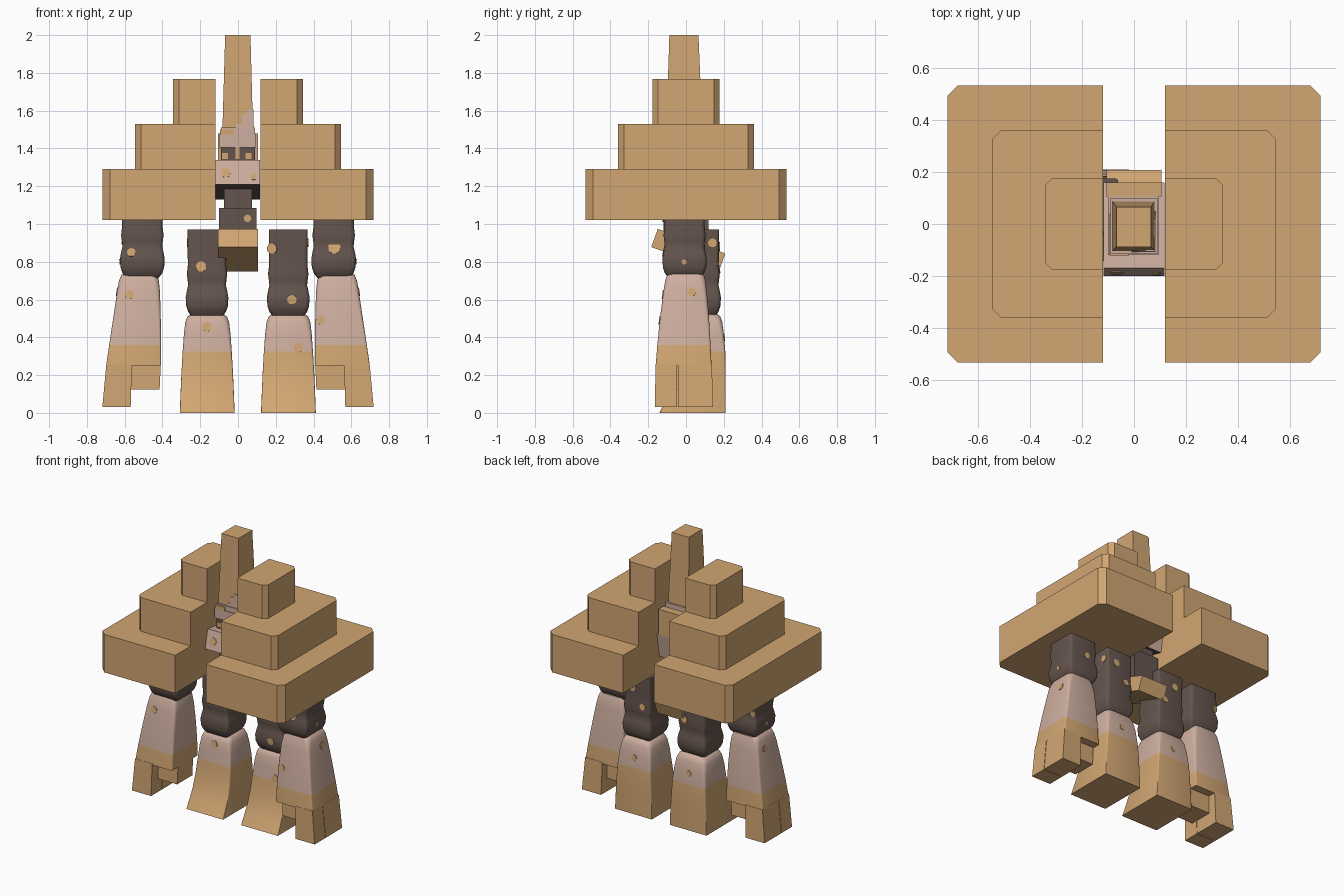
import bpy, bmesh, math
from mathutils import Vector, Matrix
from mathutils.bvhtree import BVHTree

if "Cube" in bpy.data.objects:
    bpy.data.objects.remove(bpy.data.objects["Cube"])


def material(name, rgb):
    m = bpy.data.materials.new(name)
    m.use_nodes = True
    m.diffuse_color = (*rgb, 1)
    m.node_tree.nodes["Principled BSDF"].inputs["Base Color"].default_value = (*rgb, 1)
    return m


TAN = material("tan stone", (0.64, 0.38, 0.17))
PINK = material("dusty pink", (0.62, 0.43, 0.35))
DARK = material("dark brown", (0.13, 0.09, 0.075))


def finish(name, bm, mats, rule=None, smooth=False):
    """Turn a bmesh into an object; rule(face) picks the material slot."""
    bmesh.ops.recalc_face_normals(bm, faces=bm.faces)
    bm.normal_update()
    if rule:
        for f in bm.faces:
            f.material_index = rule(f)
    mesh = bpy.data.meshes.new(name)
    bm.to_mesh(mesh)
    bm.free()
    obj = bpy.data.objects.new(name, mesh)
    bpy.context.collection.objects.link(obj)
    for m in mats:
        mesh.materials.append(m)
    if smooth:
        bpy.ops.object.select_all(action='DESELECT')
        obj.select_set(True)
        bpy.context.view_layer.objects.active = obj
        bpy.ops.object.shade_smooth_by_angle(angle=math.radians(38))
    return obj


def loft(rings, corner_steps=1):
    """Rings of (z, x0, x1, y0, y1, corner radius), lofted and capped."""
    bm = bmesh.new()
    loops = []
    for z, x0, x1, y0, y1, r in rings:
        loop = []
        for k, (sx, sy) in enumerate([(1, 1), (-1, 1), (-1, -1), (1, -1)]):
            cx = x1 - r if sx > 0 else x0 + r
            cy = y1 - r if sy > 0 else y0 + r
            for i in range(corner_steps):
                t = (i / (corner_steps - 1)) if corner_steps > 1 else 0.5
                a = (k + t) * math.pi / 2
                loop.append(bm.verts.new((cx + r * math.cos(a), cy + r * math.sin(a), z)))
        loops.append(loop)
    n = len(loops[0])
    for a, b in zip(loops, loops[1:]):
        for i in range(n):
            bm.faces.new((a[i], a[(i + 1) % n], b[(i + 1) % n], b[i]))
    bm.faces.new(loops[0])
    bm.faces.new(loops[-1])
    return bm


def box(name, x0, x1, y0, y1, z0, z1, mat, tilt=0):
    """Box with an optional tilt about x through its centre."""
    bm = loft([(z, x0, x1, y0, y1, 0) for z in (z0, z1)])
    c = Vector(((x0 + x1) / 2, (y0 + y1) / 2, (z0 + z1) / 2))
    bmesh.ops.rotate(bm, verts=bm.verts, cent=c, matrix=Matrix.Rotation(math.radians(tilt), 3, 'X'))
    return finish(name, bm, [mat])


def span(s, x0, x1):
    return sorted((s * x0, s * x1))


def spot(target, origin, direction, r, mat=TAN):
    """Thin round blotch laid onto the surface that a ray meets."""
    bm = bmesh.new()
    bm.from_mesh(target.data)
    hit, normal, _, _ = BVHTree.FromBMesh(bm).ray_cast(Vector(origin), Vector(direction))
    bm.free()
    if hit is None:
        return
    disc = bmesh.new()
    turn = normal.to_track_quat('Z', 'Y').to_matrix().to_4x4()
    bmesh.ops.create_cone(disc, cap_ends=True, segments=9, radius1=r, radius2=r, depth=0.008,
                          matrix=Matrix.Translation(hit) @ turn)
    finish("blotch", disc, [mat])


FRONT, BACK = (0, 1, 0), (0, -1, 0)

# Stepped stone shoulders, with chamfered outer corners
TIERS = [(0.718, 0.533, 1.02, 1.29, 0.04), (0.545, 0.36, 1.29, 1.53, 0.032), (0.343, 0.178, 1.53, 1.768, 0.03)]
for s, side in ((1, "left"), (-1, "right")):
    for i, (x, y, z0, z1, c) in enumerate(TIERS):
        bm = bmesh.new()
        outline = [(0.12, -y), (x - c, -y), (x, c - y), (x, y - c), (x - c, y), (0.12, y)]
        f = bm.faces.new([bm.verts.new((s * px, py, z0)) for px, py in outline])
        top = bmesh.ops.extrude_face_region(bm, geom=[f])["geom"]
        bmesh.ops.translate(bm, verts=[v for v in top if isinstance(v, bmesh.types.BMVert)], vec=(0, 0, z1 - z0))
        finish(f"{side}_shoulder_tier_{i + 1}", bm, [TAN])

# Wavy cloth shape shared by sleeves and trousers: height above cuff, extra width
FOLDS = [(-0.03, -0.025), (0, -0.003), (0.03, 0.007), (0.075, 0.01), (0.11, 0.004), (0.14, -0.003),
         (0.17, 0), (0.2, 0.004), (0.25, -0.002), (0.31, 0)]


def cloth(name, x0, x1, y0, y1, cuff, top):
    rings = [(cuff + h, x0 - g, x1 + g, y0 - g, y1 + g, 0.02) for h, g in FOLDS]
    rings.append((top, x0, x1, y0, y1, 0.012))
    return finish(name, loft(rings, 4), [DARK], smooth=True)


def gold_below(level):
    return lambda f: 0 if f.calc_center_median().z < level else 1


for s, side in ((1, "left"), (-1, "right")):
    # Arms: sleeve, flared gauntlet and fingers
    a, b = span(s, 0.398, 0.615)
    sleeve = cloth(f"{side}_sleeve", a, b, -0.115, 0.1, 0.74, 1.06)
    shape = [(0.25, 0.407, 0.698, -0.16, 0.135, 0.008), (0.36, 0.407, 0.682, -0.152, 0.13, 0.01),
             (0.5, 0.409, 0.661, -0.138, 0.122, 0.015), (0.64, 0.413, 0.64, -0.12, 0.11, 0.022),
             (0.7, 0.419, 0.63, -0.11, 0.104, 0.03), (0.73, 0.43, 0.618, -0.1, 0.095, 0.035),
             (0.742, 0.45, 0.6, -0.08, 0.075, 0.035)]
    rings = [(z, *span(s, p, q), y0, y1, r) for z, p, q, y0, y1, r in shape]
    gauntlet = finish(f"{side}_gauntlet", loft(rings, 4), [TAN, PINK], gold_below(0.355), True)
    for name, y0, y1, e in (("front", -0.165, -0.047, 0.004), ("back", -0.043, 0.143, -0.006)):
        bm = loft([(0.03, *span(s, 0.568, 0.718), y0, y1, 0), (0.26, *span(s, 0.562, 0.697), y0 + max(e, 0), y1 + min(e, 0), 0)])
        finish(f"{side}_{name}_finger", bm, [TAN])
    bm = loft([(0.125, *span(s, 0.415, 0.57), -0.09, 0.08, 0), (0.27, *span(s, 0.408, 0.57), -0.09, 0.08, 0)])
    finish(f"{side}_thumb", bm, [TAN])
    x, z, r = (0.51, 0.875, 0.034) if s > 0 else (-0.565, 0.85, 0.023)
    spot(sleeve, (x, -2, z), FRONT, r)
    spot(sleeve, (x - 0.03, 2, 0.9), BACK, 0.022)
    spot(sleeve, (s * 2, -0.01, 0.8), (-s, 0, 0), 0.014)
    x, z = (0.44, 0.49) if s > 0 else (-0.575, 0.625)
    spot(gauntlet, (x, -2, z), FRONT, 0.024)
    spot(gauntlet, (s * 2, 0.03, 0.64), (-s, 0, 0), 0.024)

    # Legs: trousers and boots whose toes sweep forward
    c = 0.267 if s > 0 else -0.163
    trouser = cloth(f"{side}_trouser", c - 0.104, c + 0.102, -0.03, 0.175, 0.535, 0.972)
    shape = [(0, 0.145, -0.142, 0.21, 0.004), (0.06, 0.143, -0.11, 0.21, 0.004), (0.13, 0.14, -0.08, 0.21, 0.006),
             (0.22, 0.136, -0.056, 0.21, 0.008), (0.325, 0.13, -0.042, 0.208, 0.012),
             (0.42, 0.123, -0.035, 0.2, 0.02), (0.48, 0.116, -0.028, 0.192, 0.03),
             (0.51, 0.105, -0.018, 0.182, 0.035), (0.524, 0.085, 0, 0.165, 0.035)]
    rings = [(z, c - w, c + w, y0, y1, r) for z, w, y0, y1, r in shape]
    boot = finish(f"{side}_boot", loft(rings, 4), [TAN, PINK], gold_below(0.325), True)
    for x, z, r in ([(0.18, 0.87, 0.028), (0.285, 0.6, 0.026)] if s > 0 else [(-0.195, 0.775, 0.028)]):
        spot(trouser, (x, -2, z), FRONT, r)
    spot(trouser, (c + s * 0.03, 2, 0.88), BACK, 0.026)
    spot(trouser, (c - s * 0.05, 2, 0.76), BACK, 0.022)
    spot(trouser, (s * 2, 0.14, 0.9), (-s, 0, 0), 0.024)
    x, z = (0.32, 0.345) if s > 0 else (-0.165, 0.455)
    spot(boot, (x, -2, z), FRONT, 0.026)
    spot(boot, (c, 2, 0.4), BACK, 0.02)

# Torso, tilted hip block and collar with a dark underside
torso = box("waist", -0.1, 0.097, -0.12, 0.12, 0.86, 1.085, DARK)
box("chest", -0.075, 0.075, -0.1, 0.1, 1.08, 1.2, DARK)
spot(torso, (0.05, -2, 1.03), FRONT, 0.02)
box("hip_block", -0.105, 0.105, -0.178, 0.202, 0.81, 0.912, TAN, -20)

collar_bm = bmesh.new()
section = [(-0.17, 1.34), (-0.2, 1.21), (0.13, 1.13), (0.16, 1.3)]
face = collar_bm.faces.new([collar_bm.verts.new((-0.118, y, z)) for y, z in section])
ext = bmesh.ops.extrude_face_region(collar_bm, geom=[face])["geom"]
bmesh.ops.translate(collar_bm, verts=[v for v in ext if isinstance(v, bmesh.types.BMVert)], vec=(0.235, 0, 0))
collar = finish("collar", collar_bm, [PINK, DARK], lambda f: 1 if f.normal.z < -0.5 else 0)
spot(collar, (-0.065, -2, 1.27), FRONT, 0.026)
spot(collar, (0.085, -2, 1.25), FRONT, 0.018)

# Head: face with eyes and nose strip, helmet and back guard
box("face", -0.09, 0.09, -0.11, 0.1, 1.3, 1.42, DARK)
for name, x, w in (("right_eye", -0.068, 0.016), ("nose_strip", -0.003, 0.011), ("left_eye", 0.056, 0.016)):
    box(name, x - w, x + w, -0.114, -0.106, 1.345, 1.375 if "eye" in name else 1.41, TAN)
box("helmet", -0.1, 0.095, -0.12, 0.11, 1.405, 1.475, PINK)
box("helmet_crown", -0.09, 0.09, -0.115, 0.1, 1.47, 1.51, PINK)
box("helmet_rim", -0.095, -0.02, -0.122, 0.04, 1.475, 1.5, TAN)
box("back_guard", -0.105, 0.105, 0.105, 0.16, 1.3, 1.48, TAN)

# Tall tapered hat with a pink patch climbing one corner
hat_bm = loft([(1.48, -0.083, 0.08, -0.105, 0.088, 0), (2.0, -0.068, 0.066, -0.088, 0.066, 0)])
finish("hat", hat_bm, [TAN])
for i, (x, top) in enumerate(((-0.01, 1.53), (0.02, 1.58), (0.045, 1.605))):
    bm = loft([(1.5, x, 0.084, -0.108, 0.05, 0), (top, x, 0.081, -0.106, 0.05 - i * 0.05, 0)])
    finish(f"hat_patch_{i + 1}", bm, [PINK])
